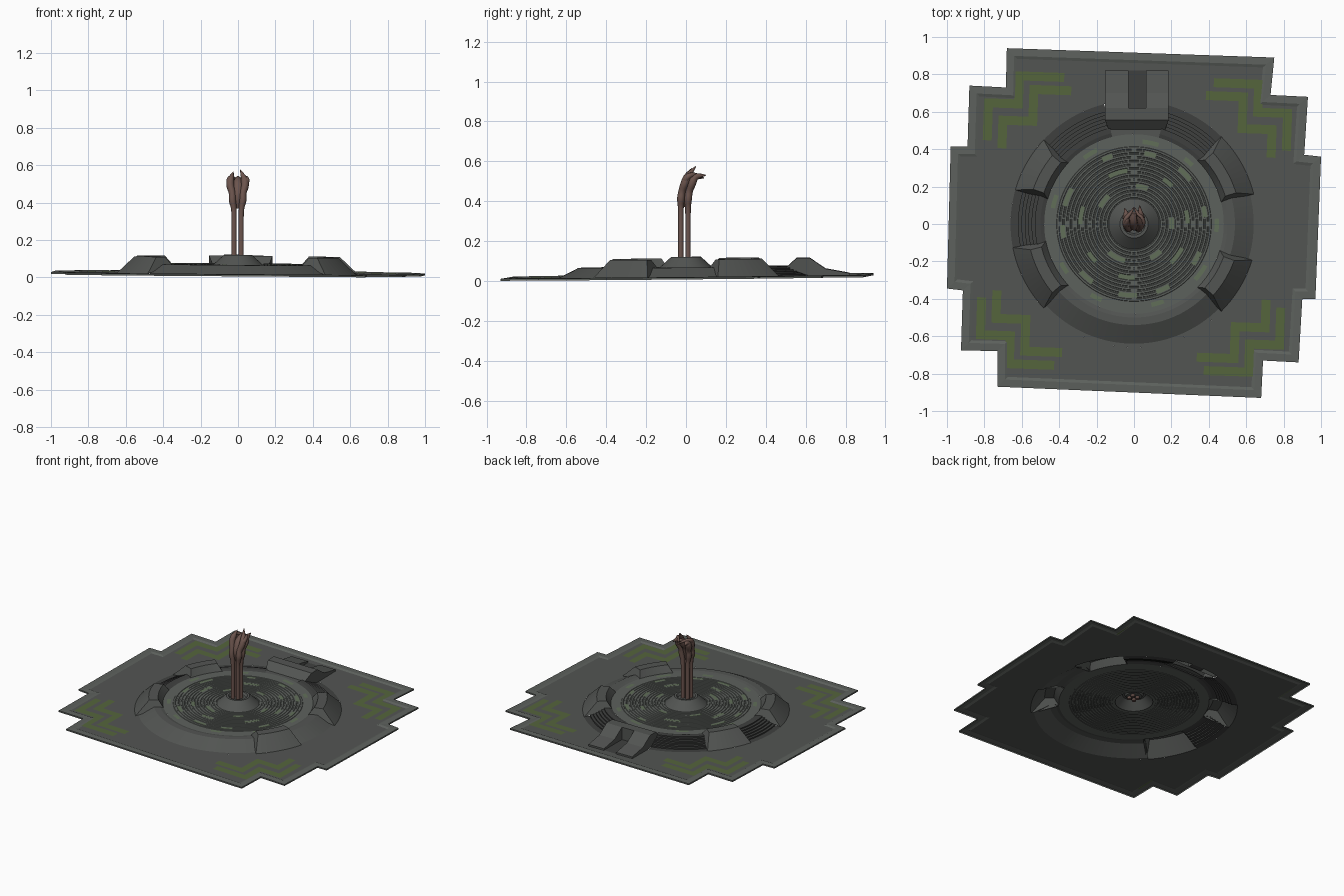
import bpy, bmesh, math, random
from mathutils import Vector, Matrix

if "Cube" in bpy.data.objects:
    bpy.data.objects.remove(bpy.data.objects["Cube"])

random.seed(4)


def mat(name, c):
    m = bpy.data.materials.new(name)
    m.diffuse_color = (*c, 1)
    m.use_nodes = True
    m.node_tree.nodes["Principled BSDF"].inputs["Base Color"].default_value = m.diffuse_color
    return m


STONE = mat("stone", (0.085, 0.09, 0.085))
PALE = mat("pale_stone", (0.11, 0.12, 0.11))
DARK = mat("dark_stone", (0.05, 0.052, 0.05))
GREEN = mat("green_paint", (0.09, 0.13, 0.045))
DASH = mat("faded_paint", (0.12, 0.16, 0.10))
BARK = mat("rust_brown", (0.15, 0.09, 0.075))


def finish(name, bm, material):
    """Weld, face upward, lay on the slightly tilted ground plane."""
    bmesh.ops.remove_doubles(bm, verts=bm.verts, dist=1e-5)
    bmesh.ops.recalc_face_normals(bm, faces=bm.faces)
    bm.normal_update()
    if sum(f.normal.z * f.calc_area() for f in bm.faces) < 0:
        bmesh.ops.reverse_faces(bm, faces=bm.faces)
    for v in bm.verts:
        v.co.z += 0.0205 - 0.007 * v.co.x + 0.010 * v.co.y
    me = bpy.data.meshes.new(name)
    bm.to_mesh(me)
    bm.free()
    me.materials.append(material)
    ob = bpy.data.objects.new(name, me)
    bpy.context.collection.objects.link(ob)
    return ob


def loft(bm, sections, closed=False, caps=False):
    """Quads between successive equal-length point rows."""
    rows = [[bm.verts.new(p) for p in s] for s in sections]
    for a, b in zip(rows, rows[1:] + (rows[:1] if closed else [])):
        for i in range(len(a) - 1):
            bm.faces.new((a[i], a[i + 1], b[i + 1], b[i]))
    if caps:
        bm.faces.new(rows[0])
        bm.faces.new(rows[-1])


def polar(r, deg, z):
    a = math.radians(deg)
    return Vector((r * math.cos(a), r * math.sin(a), z))


def sweep(bm, profile, a0=0, a1=360, taper=0, top=1, caps=False):
    """Sweep an (r, z) profile round the centre; taper slopes the ends."""
    full = a1 - a0 == 360
    n = max(2, round((a1 - a0) / 3))
    secs = []
    for i in range(n + (0 if full else 1)):
        t = i / n
        row = []
        for r, z in profile:
            k = taper * (z - profile[0][1] * (1 if r < 0.5 else 0)) / top
            row.append(polar(r, a0 + k + (a1 - a0 - 2 * k) * t, z))
        secs.append(row)
    loft(bm, secs, full, caps)


def offset(pts, w, closed=True):
    """Mitred offset to the right of a polyline."""
    out, n = [], len(pts)
    for i, p in enumerate(pts):
        q, s = pts[i - 1], pts[(i + 1) % n]
        d1, d2 = (p - q).normalized(), (s - p).normalized()
        if not closed:
            d1 = d2 if i == 0 else d1
            d2 = d1 if i == n - 1 else d2
        n1, n2 = Vector((d1.y, -d1.x)), Vector((d2.y, -d2.x))
        out.append(p + (n1 + n2) * w / (1 + n1.dot(n2)))
    return out


# Stepped ground plate with a round opening
outline = [Vector(p) for p in (
    (-.68, .94), (.75, .89), (.73, .69), (.93, .68), (.91, .37), (1, .36), (.97, -.4),
    (.90, -.4), (.88, -.74), (.69, -.73), (.68, -.93), (-.73, -.87), (-.73, -.68),
    (-.925, -.675), (-.915, -.355), (-1, -.345), (-.98, .415), (-.89, .415),
    (-.88, .74), (-.685, .73))]
bm = bmesh.new()
for loop in (offset(outline, .055), [polar(.66, 3 * i, 0).xy for i in range(120)]):
    vs = [bm.verts.new((p.x, p.y, 0)) for p in loop]
    for i in range(len(vs)):
        bm.edges.new((vs[i - 1], vs[i]))
bmesh.ops.triangle_fill(bm, edges=bm.edges, use_beauty=True)
finish("ground_plate", bm, STONE)

# Raised kerb round the plate
bm = bmesh.new()
rails = [(outline, -.006), (outline, .004), (offset(outline, .04), .006), (offset(outline, .055), 0)]
loft(bm, [[Vector((r[i].x, r[i].y, z)) for r, z in rails] for i in range(len(outline))], True)
finish("kerb", bm, PALE)

# Corner chevrons
bm = bmesh.new()
for path in (((.40, .77), (.64, .77), (.64, .62), (.80, .62), (.80, .42)),
             ((.36, .70), (.56, .70), (.56, .53), (.72, .53), (.72, .38))):
    for sx in (1, -1):
        for sy in (1, -1):
            pts = [Matrix.Rotation(math.radians(-2), 2) @ Vector((x * sx, y * sy)) for x, y in path]
            a, b = offset(pts, .024, False), offset(pts, -.024, False)
            loft(bm, [[p.to_3d() + Vector((0, 0, .002)), q.to_3d() + Vector((0, 0, .002))]
                      for p, q in zip(a, b)])
finish("corner_chevrons", bm, GREEN)

# Round floor with concentric grooves
bm = bmesh.new()
prof = [(.12, .045)]
for i in range(14):
    r = .14 + i * .02
    prof += [(r, .045), (r + .002, .0475), (r + .012, .0475), (r + .014, .045)]
sweep(bm, prof + [(.48, .045)])
finish("grooved_floor", bm, PALE)

# Painted dashes on the floor
bm = bmesh.new()
for r, n in ((.19, 5), (.275, 7), (.37, 10), (.43, 9)):
    for i in range(n):
        a = 360 / n * (i + random.uniform(-.2, .2))
        sweep(bm, [(r, .0485), (r + .024, .0485)], a, a + 5 / r * random.uniform(.6, 1.2))
finish("floor_dashes", bm, DASH)

# Low outer slopes
bm = bmesh.new()
for a0, a1 in ((222, 316), (342, 375)):
    sweep(bm, [(.48, .045), (.50, .05), (.54, .05), (.64, 0), (.66, 0)], a0, a1)
sweep(bm, [(.48, .045), (.54, .045)], 72, 106)
finish("outer_slopes", bm, STONE)

# Stair flights
bm = bmesh.new()
stair = [(.48, .045), (.50, .05), (.53, .05)]
for i in range(6):
    stair += [(.53 + i * .018, .05 - (i + 1) * .05 / 6), (.548 + i * .018, .05 - (i + 1) * .05 / 6)]
stair.append((.66, 0))
for a0, a1 in ((44, 74), (104, 138), (163, 192)):
    sweep(bm, stair, a0, a1)
finish("stair_flights", bm, DARK)

# Raised wall blocks with sloped ends
bm = bmesh.new()
for a0, a1 in ((15, 44), (138, 163), (192, 222), (316, 342)):
    sweep(bm, [(.48, .045), (.51, .09), (.57, .09), (.66, 0)], a0 - 1, a1 + 1, 3, .09, True)
finish("wall_blocks", bm, STONE)

# Rear gate block: front wall, two wings and a trench between them
bm = bmesh.new()
front = [(.50, .04), (.555, .09), (.62, .09), (.62, 0)]
loft(bm, [[(x + .015 + (s * .02 if y > .51 else 0), y, z) for y, z in front]
          for x, s in ((-.15, -1), (.15, 1))], caps=True)
wing = [(.62, 0), (.62, .09), (.70, .035), (.82, .012), (.82, 0)]
for x0, x1 in ((-.155, -.03), (.065, .185)):
    loft(bm, [[(x, y, z) for y, z in wing] for x in (x0, x1)], caps=True)
finish("rear_gate", bm, STONE)
bm = bmesh.new()
loft(bm, [[(x, .62, .003), (x, .82, .002)] for x in (-.03, .065)])
finish("trench_floor", bm, DARK)

# Central pedestal with shallow socket
bm = bmesh.new()
sweep(bm, [(.135, .045), (.075, .10), (.06, .10), (.05, .085), (0, .085)])
finish("pedestal", bm, STONE)


# Bundle of stalks ending in a gnarled, rearward-curling crown
def tube(name, pts, radius):
    cu = bpy.data.curves.new(name, 'CURVE')
    cu.dimensions = '3D'
    cu.bevel_depth = radius
    cu.bevel_resolution = 2
    cu.use_fill_caps = True
    cu.resolution_u = 4
    sp = cu.splines.new('NURBS')
    sp.points.add(len(pts) - 1)
    for p, (x, y, z, r) in zip(sp.points, pts):
        p.co = (x, y, z, 1)
        p.radius = r
    sp.use_endpoint_u = True
    sp.order_u = 3
    cu.materials.append(BARK)
    bpy.context.collection.objects.link(bpy.data.objects.new(name, cu))


for x, y, tip in ((-.021, -.026, (-.025, .03, .565)), (.017, -.026, (.012, .05, .575)),
                  (-.021, .010, (-.05, .085, .515)), (.017, .010, (.03, .10, .53))):
    k = 1 if x > 0 else -1
    tube("stalk", [(x, y, .09, 1), (x, y, .25, 1), (x, y, .37, 1), (x + k * .010, y, .41, 1.5),
                   (x + k * .008, y + .005, .45, 1.3), (x + k * .022, y + .02, .49, 1.6),
                   (x + k * .018, y + .035, .53, 1.4), (*tip, .15)], .0135)
tube("crown_core", [(0, -.01, .37, .5), (0, -.012, .42, 1.2), (0, .0, .47, 1.2),
                    (0, .03, .51, 1.3), (0, .06, .535, .4)], .024)
for s in (-1, 1):
    tube("crown_claw", [(.02 * s, .0, .47, 1), (.05 * s, -.01, .51, 1.3), (.045 * s, .03, .535, 1.1),
                        (.015 * s, .06, .53, .7), (0, .09, .515, .2)], .012)
